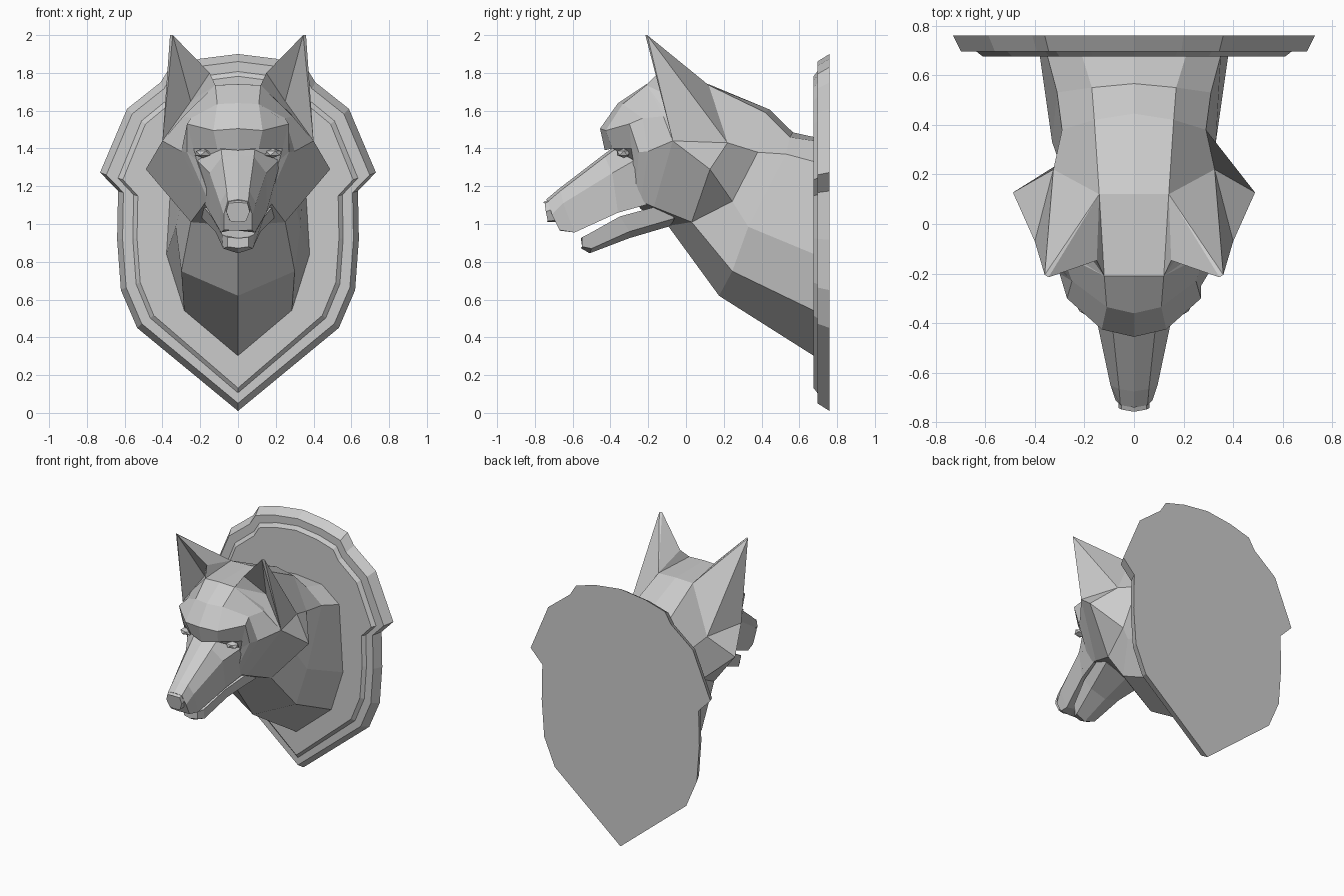
import bpy, bmesh
from mathutils import Vector


def mesh_object(name, verts, faces):
    bm = bmesh.new()
    vs = [bm.verts.new(v) for v in verts]
    for f in faces:
        bm.faces.new([vs[i] for i in f])
    bmesh.ops.recalc_face_normals(bm, faces=bm.faces[:])
    me = bpy.data.meshes.new(name)
    bm.to_mesh(me)
    bm.free()
    ob = bpy.data.objects.new(name, me)
    bpy.context.collection.objects.link(ob)
    return ob


def loft(name, half_rings):
    """Skin half cross-sections (top centre to bottom centre), mirrored in x."""
    rings = [h + [(-x, y, z) for x, y, z in h[-2:0:-1]] for h in half_rings]
    n = len(rings[0])
    verts = [p for r in rings for p in r]
    faces = [(k * n + i, k * n + (i + 1) % n, (k + 1) * n + (i + 1) % n, (k + 1) * n + i)
             for k in range(len(rings) - 1) for i in range(n)]
    faces += [tuple(range(n)), tuple(range(len(verts) - n, len(verts)))]
    return mesh_object(name, verts, faces)


# Shield plaque: one outline stepped in towards the front
outline = [(0, 1.9), (.20, 1.875), (.36, 1.83), (.41, 1.75), (.587, 1.61), (.73, 1.273),
           (.635, 1.175), (.64, .918), (.62, .65), (.534, .45), (0, .01)]
steps = [(.76, 1, 1), (.695, .955, .957), (.695, .87, .90), (.675, .835, .873)]
loft("plaque", [[(x * sx, y, .97 + (z - .97) * sz) for x, z in outline]
                for y, sx, sz in steps])

# Neck, from the wall to the collar behind the cheeks
collar = [(0, .445, 1.605), (.16, .42, 1.59), (.29, .38, 1.38),
          (.30, .245, 1.12), (.25, .03, 1.01), (0, -.095, .99)]
loft("neck", [
    [(0, .68, 1.46), (.21, .68, 1.44), (.35, .68, 1.33),
     (.38, .68, .84), (.285, .68, .54), (0, .68, .30)],
    [(0, .566, 1.485), (.17, .55, 1.46), (.31, .53, 1.37),
     (.33, .33, .985), (.30, .245, .75), (0, .175, .62)],
    collar])

# Head: collar, cheek ruff, ear line, forehead, brow, eye line
loft("head", [
    collar,
    [(0, .12, 1.74), (.14, .12, 1.735), (.325, .22, 1.43),
     (.488, .127, 1.29), (.25, .03, 1.01), (0, -.095, .99)],
    [(0, -.21, 1.74), (.12, -.21, 1.735), (.29, -.12, 1.57),
     (.40, -.07, 1.44), (.19, -.17, 1.09), (0, -.15, 1.02)],
    [(0, -.36, 1.64), (.11, -.335, 1.635), (.25, -.23, 1.56),
     (.30, -.2, 1.385), (.17, -.24, 1.12), (0, -.24, 1.08)],
    [(0, -.455, 1.505), (.13, -.425, 1.495), (.27, -.30, 1.53),
     (.27, -.25, 1.38), (.16, -.27, 1.13), (0, -.27, 1.12)],
    [(0, -.43, 1.39), (.11, -.39, 1.40), (.235, -.29, 1.40),
     (.22, -.28, 1.34), (.15, -.28, 1.14), (0, -.28, 1.13)]])

# Snout, tapering to the nose
loft("snout", [
    [(0, -.38, 1.41), (.09, -.37, 1.40), (.23, -.25, 1.35), (.18, -.18, 1.11), (0, -.18, 1.12)],
    [(0, -.44, 1.365), (.085, -.43, 1.355), (.15, -.39, 1.27), (.15, -.36, 1.06), (0, -.36, 1.08)],
    [(0, -.675, 1.185), (.06, -.665, 1.175), (.095, -.65, 1.11), (.09, -.59, .955), (0, -.59, .975)],
    [(0, -.74, 1.13), (.055, -.73, 1.12), (.075, -.71, 1.05), (.075, -.67, .968), (0, -.67, .965)]])

loft("nose", [
    [(0, -.68, 1.15), (.05, -.68, 1.14), (.066, -.68, 1.09), (.045, -.68, 1.02), (0, -.68, 1.01)],
    [(0, -.757, 1.115), (.05, -.748, 1.11), (.062, -.742, 1.065), (.042, -.732, 1.015), (0, -.738, 1.01)]])

# Lower jaw
loft("lower_jaw", [
    [(0, -.13, 1.10), (.19, -.13, 1.10), (.19, -.06, 1.03), (0, -.08, .99)],
    [(0, -.35, 1.03), (.14, -.35, 1.04), (.12, -.30, .96), (0, -.30, .925)],
    [(0, -.53, .925), (.085, -.52, .945), (.078, -.50, .87), (0, -.51, .845)],
    [(0, -.557, .925), (.055, -.55, .93), (.055, -.55, .88), (0, -.557, .872)]])

# Ears and eyes, mirrored
for side, s in (("right", 1), ("left", -1)):
    ear = [(.345, -.215, 2.0), (.36, -.205, 2.0),
           (.15, -.147, 1.80), (.14, .12, 1.735), (.325, .22, 1.43),
           (.40, -.07, 1.44), (.25, -.03, 1.65), (.12, -.21, 1.735)]
    mesh_object(side + "_ear", [(s * x, y, z) for x, y, z in ear],
                [(0, 2, 3), (0, 3, 1), (1, 3, 4), (1, 4, 5), (0, 1, 5), (0, 5, 6),
                 (0, 6, 2), (2, 6, 7), (2, 7, 3), (6, 5, 7), (3, 7, 5, 4)])
    bm = bmesh.new()
    bmesh.ops.create_icosphere(bm, subdivisions=1, radius=1)
    for v in bm.verts:
        v.co = Vector((s * .185, -.33, 1.375)) + Vector((v.co.x * .05, v.co.y * .04, v.co.z * .025))
    me = bpy.data.meshes.new(side + "_eye")
    bm.to_mesh(me)
    bm.free()
    bpy.context.collection.objects.link(bpy.data.objects.new(side + "_eye", me))
